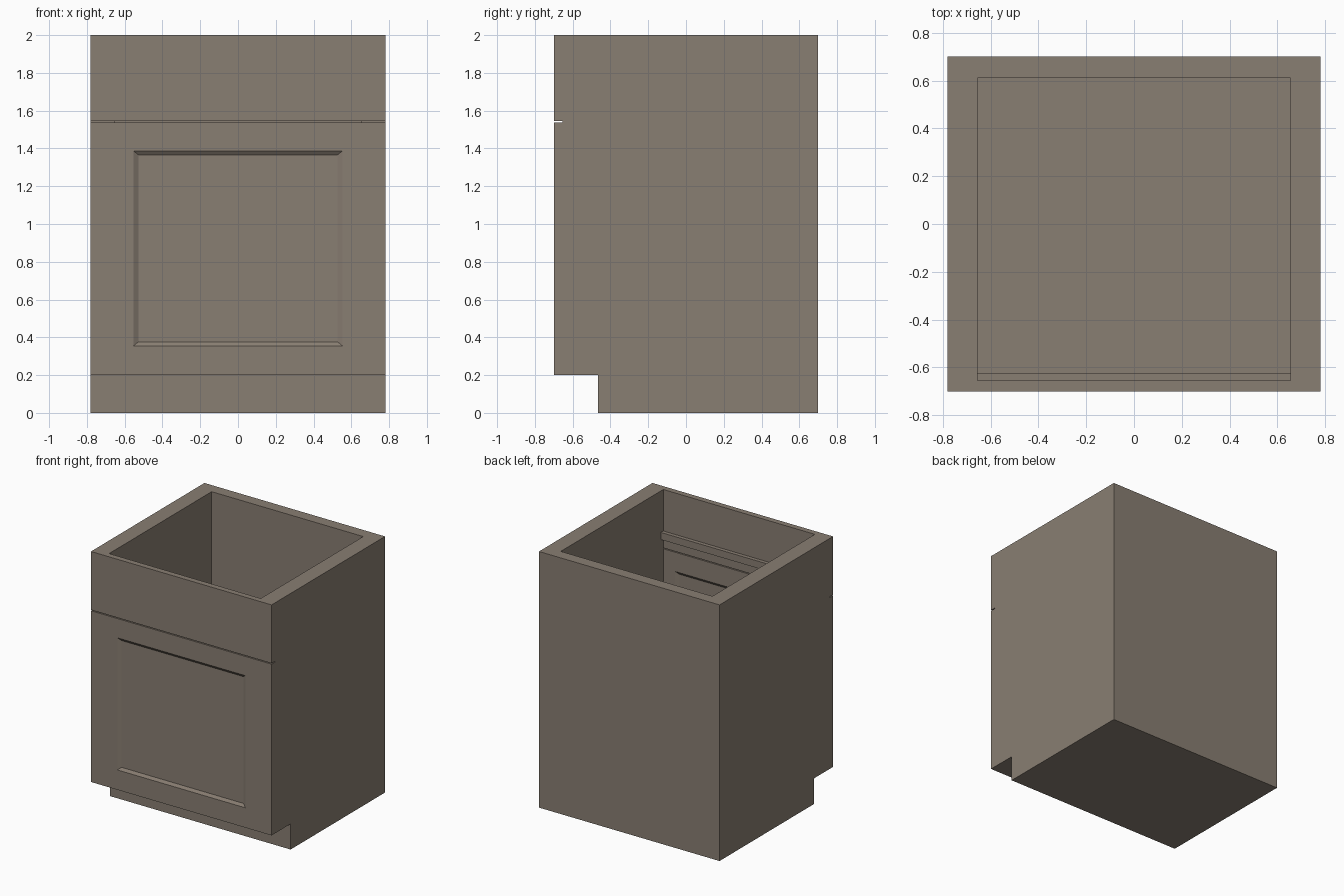
import bpy, bmesh

if "Cube" in bpy.data.objects:
    bpy.data.objects.remove(bpy.data.objects["Cube"])

mat = bpy.data.materials.new("taupe_paint")
mat.diffuse_color = (0.25, 0.21, 0.17, 1)
mat.use_nodes = True
mat.node_tree.nodes["Principled BSDF"].inputs["Base Color"].default_value = mat.diffuse_color


def finish(name, bm):
    bmesh.ops.recalc_face_normals(bm, faces=bm.faces[:])
    me = bpy.data.meshes.new(name)
    bm.to_mesh(me)
    bm.free()
    ob = bpy.data.objects.new(name, me)
    bpy.context.collection.objects.link(ob)
    me.materials.append(mat)
    return ob


def extrude_profile(name, half_x, profile):
    """Side profile (y, z) extruded across the width."""
    bm = bmesh.new()
    face = bm.faces.new([bm.verts.new((-half_x, y, z)) for y, z in profile])
    new = bmesh.ops.extrude_face_region(bm, geom=[face])["geom"]
    bmesh.ops.translate(bm, vec=(2 * half_x, 0, 0),
                        verts=[v for v in new if isinstance(v, bmesh.types.BMVert)])
    return finish(name, bm)


def box(name, half_x, y0, y1, z0, z1):
    return extrude_profile(name, half_x, [(y0, z0), (y1, z0), (y1, z1), (y0, z1)])


def loft_rects(name, rects):
    """Bridge successive rectangles (half_x, z0, z1, y) and cap both ends."""
    bm = bmesh.new()
    rings = [[bm.verts.new((x, y, z)) for x, z in ((-h, z0), (h, z0), (h, z1), (-h, z1))]
             for h, z0, z1, y in rects]
    for a, b in zip(rings, rings[1:]):
        for i in range(4):
            j = (i + 1) % 4
            bm.faces.new((a[i], a[j], b[j], b[i]))
    bm.faces.new(rings[0])
    bm.faces.new(rings[-1])
    return finish(name, bm)


W, FRONT, BACK, SLAB = 0.78, -0.70, 0.70, -0.655

# Carcass: toe-kick profile, hollowed from the top and front
carcass = extrude_profile("carcass", W, [(-0.465, 0), (BACK, 0), (BACK, 2), (SLAB, 2),
                                         (SLAB, 0.2), (-0.465, 0.2)])
cutter = box("interior_cutter", 0.655, -0.8, 0.61, 0.29, 2.2)
cutter.hide_render = True
cutter.hide_set(True)
mod = carcass.modifiers.new("hollow", "BOOLEAN")
mod.operation = "DIFFERENCE"
mod.solver = "EXACT"
mod.object = cutter

# Drawer front and the rail behind it
box("drawer_front", W, FRONT, SLAB, 1.544, 2)
box("front_rail", 0.655, SLAB, -0.625, 1.62, 1.676)

# Door with a bevelled recessed panel on both faces
d = 0.016
loft_rects("door", [
    (0.527, 0.376, 1.366, FRONT + d),
    (0.553, 0.355, 1.387, FRONT),
    (W, 0.2, 1.537, FRONT),
    (W, 0.2, 1.537, SLAB),
    (0.553, 0.355, 1.387, SLAB),
    (0.527, 0.376, 1.366, SLAB - d),
])
